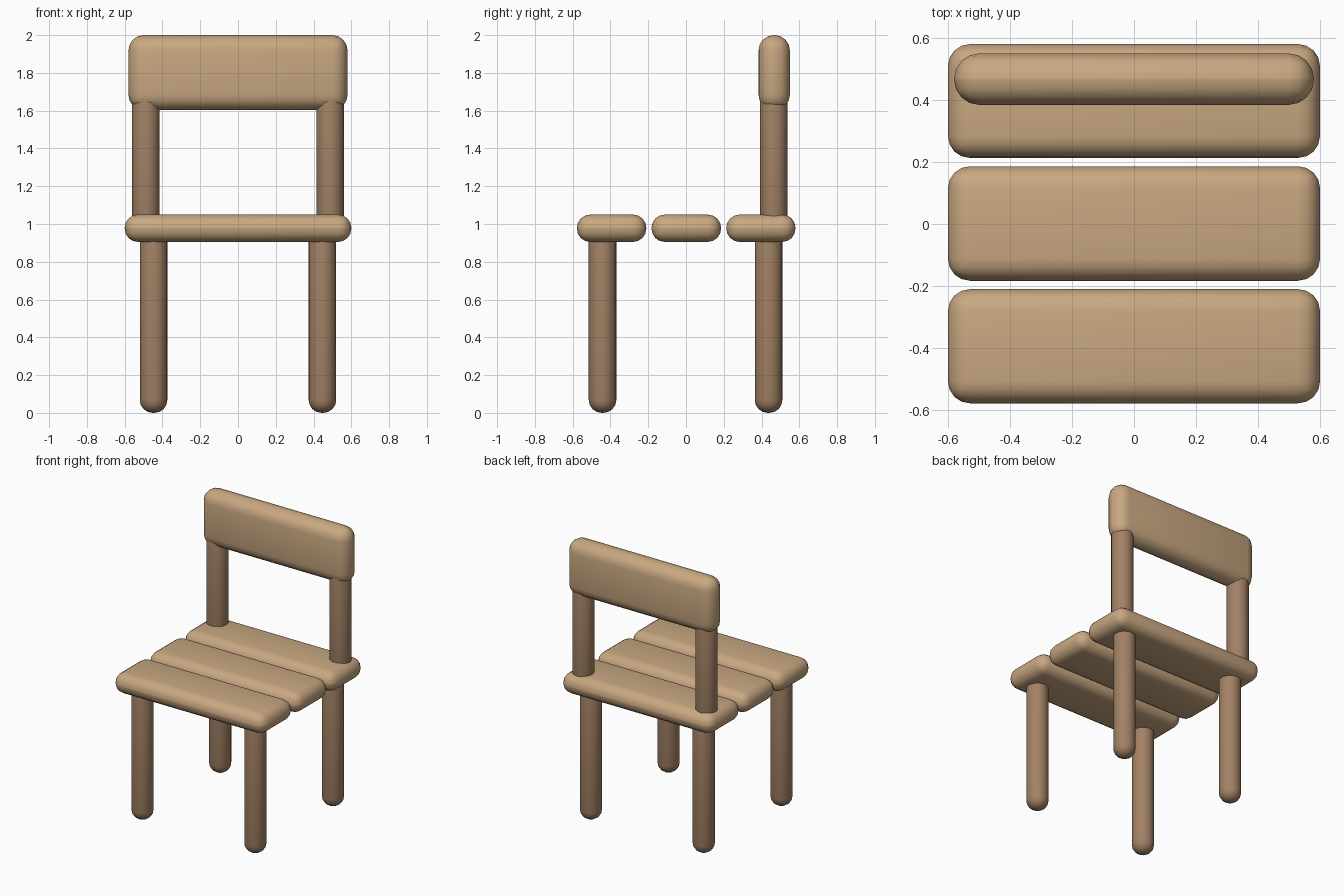
import bpy, bmesh, math
from mathutils import Matrix

if "Cube" in bpy.data.objects:
    bpy.data.objects.remove(bpy.data.objects["Cube"])


def material(name, rgb):
    m = bpy.data.materials.new(name)
    m.diffuse_color = (*rgb, 1)
    m.use_nodes = True
    m.node_tree.nodes["Principled BSDF"].inputs["Base Color"].default_value = m.diffuse_color
    return m


LIGHT = material("light_wood", (0.58, 0.39, 0.22))
DARK = material("dark_wood", (0.36, 0.22, 0.13))


def finish(name, bm, mat):
    me = bpy.data.meshes.new(name)
    bm.to_mesh(me)
    bm.free()
    me.materials.append(mat)
    for p in me.polygons:
        p.use_smooth = True
    ob = bpy.data.objects.new(name, me)
    bpy.context.collection.objects.link(ob)
    return ob


def board(name, lo, hi, radius):
    """Box with fully rounded edges, given by its two extreme corners."""
    bm = bmesh.new()
    size = [b - a for a, b in zip(lo, hi)]
    mid = [(a + b) / 2 for a, b in zip(lo, hi)]
    bmesh.ops.create_cube(bm, size=1, matrix=Matrix.Translation(mid) @ Matrix.Diagonal((*size, 1)))
    bmesh.ops.bevel(bm, geom=bm.edges[:], offset=radius, segments=4, profile=0.5, affect='EDGES')
    return finish(name, bm, LIGHT)


def rod(name, x, y, z0, z1, r=0.073, cap=0.068):
    """Round post with domed ends."""
    bm = bmesh.new()
    bmesh.ops.create_cone(bm, cap_ends=True, segments=16, radius1=r, radius2=r, depth=z1 - z0,
                          matrix=Matrix.Translation((x, y, (z0 + z1) / 2)))
    rims = [e for e in bm.edges if abs(e.verts[0].co.z - e.verts[1].co.z) < 1e-4]
    bmesh.ops.bevel(bm, geom=rims, offset=cap, segments=4, profile=0.5, affect='EDGES')
    return finish(name, bm, DARK)


# seat slats
for name, y0, y1 in (("front", -0.578, -0.21), ("middle", -0.183, 0.186), ("back", 0.213, 0.58)):
    board(f"seat_slat_{name}", (-0.6, y0, 0.905), (0.6, y1, 1.05), 0.071)

# backrest board
board("backrest", (-0.58, 0.384, 1.603), (0.58, 0.55, 2.0), 0.081)

# legs and backrest posts, mirrored left and right
for side, s in (("left", -1), ("right", 1)):
    rod(f"front_leg_{side}", s * 0.447, -0.442, 0.0, 1.03)
    rod(f"back_leg_{side}", s * 0.447, 0.437, 0.0, 1.03)
    rod(f"back_post_{side}", s * 0.488, 0.464, 0.93, 1.72)
